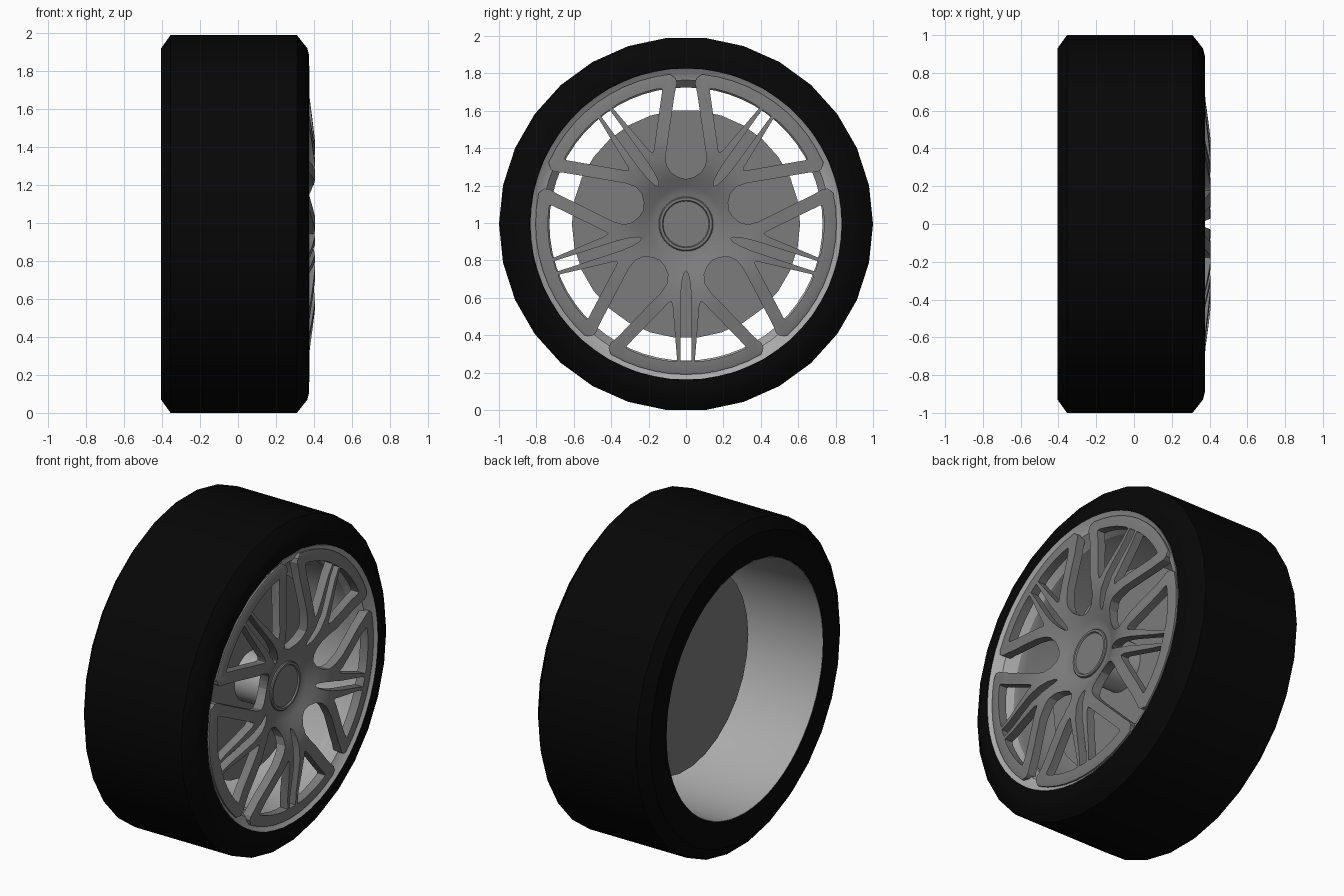
import bpy, bmesh
from math import sin, cos, pi, radians

if "Cube" in bpy.data.objects:
    bpy.data.objects.remove(bpy.data.objects["Cube"], do_unlink=True)

CENTRE = cos(pi / 30)  # axle height of the 30-sided tyre


def material(name, value):
    m = bpy.data.materials.new(name)
    m.use_nodes = True
    colour = (value, value, value, 1)
    m.diffuse_color = colour
    m.node_tree.nodes["Principled BSDF"].inputs["Base Color"].default_value = colour
    return m


BLACK = material("black rubber", 0.002)
SILVER = material("silver metal", 0.40)
GREY = material("dark grey metal", 0.20)


def finish(name, bm, mat):
    bmesh.ops.recalc_face_normals(bm, faces=bm.faces)
    mesh = bpy.data.meshes.new(name)
    bm.to_mesh(mesh)
    bm.free()
    mesh.materials.append(mat)
    ob = bpy.data.objects.new(name, mesh)
    ob.location.z = CENTRE
    bpy.context.collection.objects.link(ob)
    return ob


def select(ob):
    bpy.ops.object.select_all(action='DESELECT')
    ob.select_set(True)
    bpy.context.view_layer.objects.active = ob


def smooth(ob):
    select(ob)
    bpy.ops.object.shade_smooth_by_angle(angle=radians(25))


def lathe(name, profile, mat, sides, closed=False):
    """Turn (x, radius) points about the axle."""
    bm = bmesh.new()
    verts = [bm.verts.new((x, r, 0)) for x, r in profile]
    for a, b in zip(verts, verts[1:]):
        bm.edges.new((a, b))
    if closed:
        bm.edges.new((verts[-1], verts[0]))
    bmesh.ops.spin(bm, geom=bm.verts[:] + bm.edges[:], cent=(0, 0, 0),
                   axis=(1, 0, 0), angle=2 * pi, steps=sides)
    bmesh.ops.remove_doubles(bm, verts=bm.verts, dist=0.0005)
    return finish(name, bm, mat)


# Tyre
smooth(lathe("tyre", [(-0.405, 0.772), (-0.405, 0.93), (-0.355, 1), (0.31, 1),
                      (0.365, 0.93), (0.375, 0.89), (0.374, 0.836),
                      (0.33, 0.81), (0.2, 0.785)], BLACK, 30, True))

# Rim barrel with its front flange
smooth(lathe("rim", [(-0.403, 0.765), (0.15, 0.755), (0.22, 0.73), (0.27, 0.73),
                     (0.34, 0.77), (0.352, 0.80), (0.377, 0.832),
                     (0.345, 0.832), (0.22, 0.775), (-0.403, 0.768)],
             SILVER, 60, True))

# Brake disc and axle
smooth(lathe("brake_disc", [(0, 0), (0, 0.61), (0.08, 0.61), (0.08, 0)], GREY, 30))
smooth(lathe("axle", [(0.07, 0), (0.07, 0.15), (0.285, 0.15), (0.285, 0)], SILVER, 32))

# Spoke face, arched outward and dished at the hub, opened up by the cutters
spokes = lathe("spokes", [(0.27, 0), (0.27, 0.17), (0.305, 0.25), (0.345, 0.36),
                          (0.352, 0.45), (0.34, 0.55), (0.325, 0.66),
                          (0.315, 0.805), (0.366, 0.805), (0.372, 0.79),
                          (0.378, 0.66), (0.393, 0.55), (0.405, 0.45),
                          (0.4, 0.36), (0.384, 0.30), (0.362, 0.25),
                          (0.336, 0.20), (0.32, 0.165), (0.315, 0)], GREY, 60)

# Opening outlines as (sideways, outward) points
teardrop_half = [(0.04, 0.25), (0.08, 0.275), (0.105, 0.315), (0.108, 0.37),
                 (0.092, 0.48), (0.06, 0.70), (0.048, 0.755), (0.055, 0.78),
                 (0.085, 0.80), (0.12, 0.84)]
slot_half = [(0.012, 0.265), (0.022, 0.31), (0.028, 0.38), (0.029, 0.735)]


def mirrored(half, tip):
    return [tip] + half + [(-u, v) for u, v in reversed(half)]


teardrop = mirrored(teardrop_half, (0, 0.24))
slot = mirrored(slot_half, (0, 0.25))
window = [(0.092, 0.42), (0.08, 0.413), (0.072, 0.43), (0.047, 0.733)]
window += [(0.738 * sin(radians(a)), 0.738 * cos(radians(a))) for a in range(6, 25, 3)]
window += [(0.32, 0.662), (0.315, 0.65)]
window_mirror = [(-u, v) for u, v in window]

cut = bmesh.new()


def add_cutter(outline, angle):
    c, s = cos(angle), sin(angle)
    face = cut.faces.new([cut.verts.new((0.2, v * c - u * s, v * s + u * c))
                          for u, v in outline])
    top = bmesh.ops.extrude_face_region(cut, geom=[face])["geom"]
    bmesh.ops.translate(cut, vec=(0.3, 0, 0),
                        verts=[g for g in top if isinstance(g, bmesh.types.BMVert)])


for i in range(5):
    turn = i * 2 * pi / 5
    add_cutter(teardrop, pi / 2 + turn)
    for outline in (slot, window, window_mirror):
        add_cutter(outline, -pi / 2 + turn)
cutter = finish("spoke_cutter", cut, GREY)
cutter.hide_render = True

mod = spokes.modifiers.new("openings", 'BOOLEAN')
mod.operation = 'DIFFERENCE'
mod.solver = 'EXACT'
mod.object = cutter
select(spokes)
bpy.ops.object.modifier_apply(modifier=mod.name)
bpy.data.objects.remove(cutter, do_unlink=True)
smooth(spokes)

# Hub cap with a raised ring
smooth(lathe("hub_cap", [(0.29, 0), (0.29, 0.148), (0.327, 0.145), (0.332, 0.14),
                         (0.332, 0.127), (0.324, 0.122), (0.324, 0)], GREY, 40))
